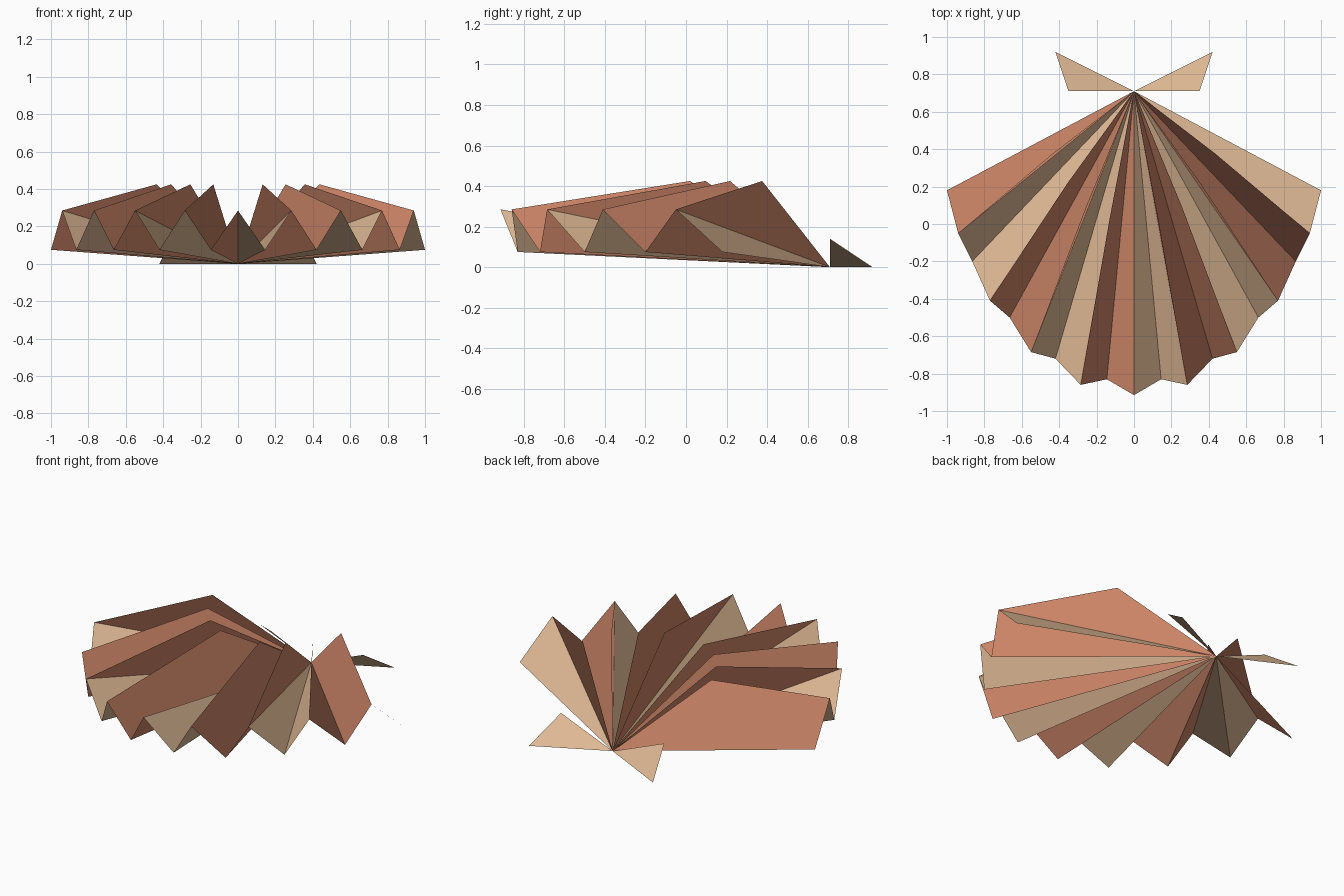
import bpy
import bmesh
from mathutils import Vector

cube = bpy.data.objects.get("Cube")
if cube:
    bpy.data.objects.remove(cube, do_unlink=True)


def make_material(name, color):
    mat = bpy.data.materials.new(name)
    mat.use_nodes = True
    mat.diffuse_color = (*color, 1)
    mat.node_tree.nodes["Principled BSDF"].inputs["Base Color"].default_value = (*color, 1)
    return mat


def make_object(name, faces, materials):
    """faces: list of (points, material index)"""
    bm = bmesh.new()
    for points, index in faces:
        face = bm.faces.new([bm.verts.new(p) for p in points])
        face.material_index = index
    bmesh.ops.remove_doubles(bm, verts=bm.verts, dist=0.0001)
    mesh = bpy.data.meshes.new(name)
    bm.to_mesh(mesh)
    bm.free()
    for mat in materials:
        mesh.materials.append(mat)
    obj = bpy.data.objects.new(name, mesh)
    bpy.context.collection.objects.link(obj)
    return obj


coral = make_material("coral", (0.645, 0.25, 0.147))
tan = make_material("tan", (0.73, 0.48, 0.296))

HINGE = Vector((0, 0.71, 0))
RIDGE_Z, VALLEY_Z, CREST_Z = 0.285, 0.075, 0.425

# Rim of the fan from the middle outwards, alternating ridge and valley
half = [(0, -0.915), (0.145, -0.83), (0.285, -0.86), (0.42, -0.72), (0.55, -0.685),
        (0.665, -0.5), (0.77, -0.41), (0.865, -0.2), (0.94, -0.05), (1, 0.18)]
half = [Vector((x, y, VALLEY_Z if i % 2 else RIDGE_Z)) for i, (x, y) in enumerate(half)]
rim = [Vector((-p.x, p.y, p.z)) for p in reversed(half[1:])] + half


def crest(ridge):
    """Raised point above a ridge, a little under halfway to the rim"""
    return Vector((ridge.x * 0.463, HINGE.y + (ridge.y - HINGE.y) * 0.44, CREST_Z))


# Pleated shell: coral pleats rise to a crest, tan pleats are plain triangles
pleats = []
for i, (a, b) in enumerate(zip(rim, rim[1:])):
    is_coral = (i + 1) // 2 % 2 == 0
    ridge = a if a.z > b.z else b
    points = [HINGE, a, b]
    if is_coral and abs(ridge.x) > 0.01:
        points.insert(1 if ridge is a else 3, crest(ridge))
    pleats.append((points, 0 if is_coral else 1))
make_object("pleated_shell", pleats, [coral, tan])

# Two small ears behind the hinge
for side, name in ((1, "left_ear"), (-1, "right_ear")):
    points = [HINGE, Vector((side * 0.35, 0.71, 0.14)), Vector((side * 0.42, 0.92, 0))]
    if side < 0:
        points.reverse()
    make_object(name, [(points, 0)], [tan])
